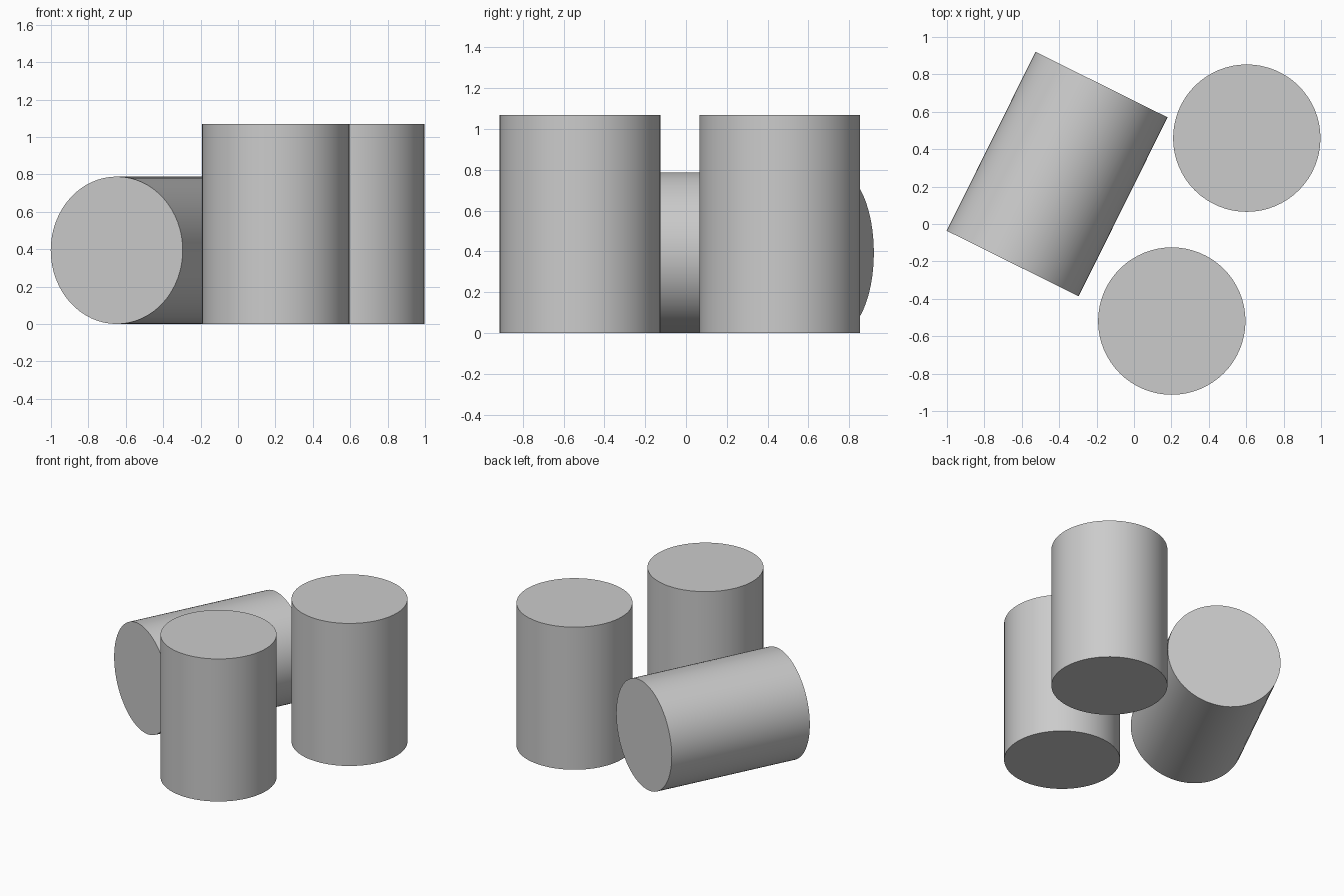
import bpy
import math

if "Cube" in bpy.data.objects:
    bpy.data.objects.remove(bpy.data.objects["Cube"])

RADIUS = 0.394
HEIGHT = 1.068


def can(name, location, rotation=(0, 0, 0)):
    bpy.ops.mesh.primitive_cylinder_add(
        vertices=64, radius=RADIUS, depth=HEIGHT, location=location, rotation=rotation)
    obj = bpy.context.object
    obj.name = name
    bpy.ops.object.shade_smooth_by_angle(angle=math.radians(30))
    return obj


# Two standing cylinders
can("standing_cylinder_front", (0.202, -0.519, HEIGHT / 2))
can("standing_cylinder_back", (0.603, 0.459, HEIGHT / 2))

# Cylinder lying on its side, turned in plan
can("lying_cylinder", (-0.411, 0.267, RADIUS), (math.pi / 2, 0, math.radians(-26.4)))
